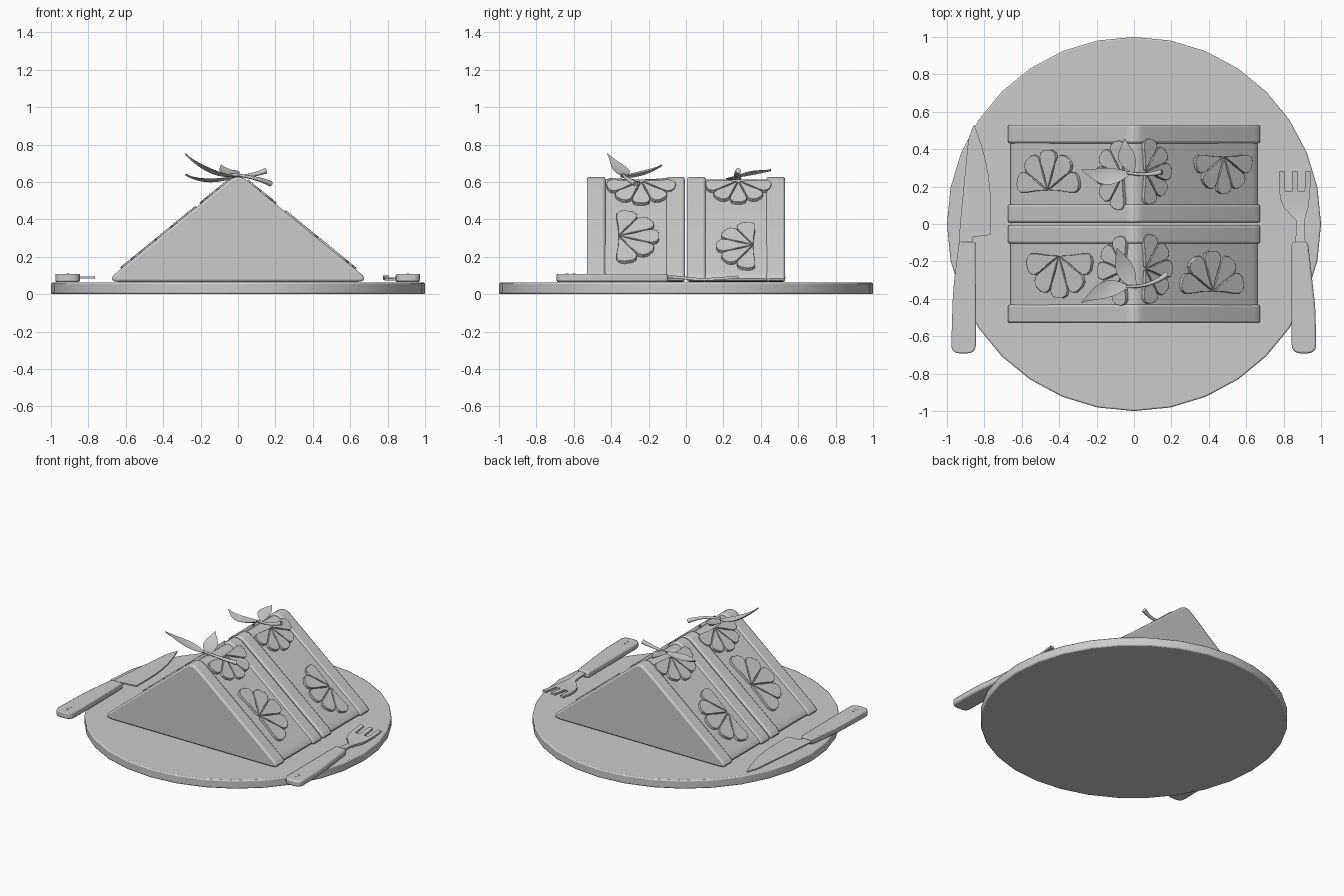
import bpy, bmesh, math
from mathutils import Matrix, Vector

if "Cube" in bpy.data.objects:
    bpy.data.objects.remove(bpy.data.objects["Cube"])


def finish(name, bm, bevel=0.0, segs=2):
    bmesh.ops.recalc_face_normals(bm, faces=bm.faces)
    me = bpy.data.meshes.new(name)
    bm.to_mesh(me)
    bm.free()
    ob = bpy.data.objects.new(name, me)
    bpy.context.collection.objects.link(ob)
    if bevel:
        m = ob.modifiers.new("bevel", 'BEVEL')
        m.width, m.segments, m.limit_method = bevel, segs, 'ANGLE'
        m.angle_limit = math.radians(50)
    bpy.ops.object.select_all(action='DESELECT')
    ob.select_set(True)
    bpy.context.view_layer.objects.active = ob
    bpy.ops.object.shade_smooth_by_angle(angle=math.radians(35))
    return ob


def rounded(pts, n=5):
    """Polygon from (x, y, fillet distance) corners."""
    out = []
    for i, (x, y, d) in enumerate(pts):
        p = Vector((x, y))
        if d == 0:
            out.append(p)
            continue
        a = p + (Vector(pts[i - 1][:2]) - p).normalized() * d
        b = p + (Vector(pts[(i + 1) % len(pts)][:2]) - p).normalized() * d
        for k in range(n + 1):
            t = k / n
            out.append(a * (1 - t) ** 2 + p * 2 * t * (1 - t) + b * t * t)
    return out


def add_prism(bm, pts, z0, z1, mat=Matrix()):
    rings = [[bm.verts.new(mat @ Vector((p[0], p[1], z))) for p in pts] for z in (z0, z1)]
    bm.faces.new(rings[0][::-1])
    bm.faces.new(rings[1])
    n = len(pts)
    for i in range(n):
        j = (i + 1) % n
        bm.faces.new((rings[0][i], rings[0][j], rings[1][j], rings[1][i]))


def prism(name, pts, z0, z1, mat=Matrix(), bevel=0.0):
    bm = bmesh.new()
    add_prism(bm, pts, z0, z1, mat)
    return finish(name, bm, bevel)


# plate
circle = [(math.sin(i * math.tau / 32), math.cos(i * math.tau / 32)) for i in range(32)]
prism("plate", circle, 0, 0.062, bevel=0.008)

# sandwich wedges: local xy profile stands up, extruded along y
SLOPE = math.atan(0.816)
upright = Matrix(((1, 0, 0, 0), (0, 0, 1, 0), (0, 1, 0, 0), (0, 0, 0, 1)))


def wedge(name, half, low, top, y0, y1, bevel):
    prof = rounded([(-half, low, 0.085), (half, low, 0.085), (0, top, 0.06)])
    prism(name, prof, y0, y1, upright, bevel)


for i, y in enumerate((-0.53, -0.105, 0.006, 0.431)):
    wedge("bread_slice_%d" % i, 0.712, 0.065, 0.647, y, y + 0.099, 0.012)
for i, y in enumerate((-0.435, 0.1)):
    wedge("filling_%d" % i, 0.697, 0.065, 0.632, y, y + 0.335, 0)

# fans of fruit petals on the slopes
half_shape = [(0.0, 0.008), (0.35, 0.10), (0.65, 0.20), (0.8, 0.23), (0.92, 0.19), (0.985, 0.09)]
petal = half_shape + [(a, -b) for a, b in reversed(half_shape)]


def fan(name, x, y, direction, size):
    s = 1 if x > 0 else -1
    c, sn = math.cos(SLOPE), math.sin(SLOPE)
    base = Matrix(((s * c, 0, s * sn, x), (0, 1, 0, y),
                   (-sn, 0, c, 0.632 - 0.816 * abs(x)), (0, 0, 0, 1)))
    bm = bmesh.new()
    for k in range(5):
        ang = math.radians(direction + (k - 2) * 38)
        rot = Matrix.Rotation(ang, 4, 'Z')
        pts = [(rot @ Vector((a * size + 0.01, b * size * 1.15, 0))) for a, b in petal]
        add_prism(bm, pts, -0.01, 0.02, base)
    finish(name, bm, 0.006)


fans = [(-0.45, 0.18, 90, 0.21), (0.47, 0.36, -90, 0.19),
        (-0.39, -0.17, -90, 0.22), (0.41, -0.36, 90, 0.21),
        (-0.05, 0.26, 0, 0.18), (0.05, 0.28, 0, 0.17),
        (-0.04, -0.25, 0, 0.18), (0.05, -0.24, 0, 0.18)]
for i, f in enumerate(fans):
    fan("fruit_fan_%d" % i, *f)


# herb sprigs: two curved leaves and a stem each
def bez(pts, t):
    a, m, b = (Vector(p) for p in pts)
    ctrl = m * 2 - (a + b) / 2
    return a * (1 - t) ** 2 + ctrl * 2 * t * (1 - t) + b * t * t


def leaf(name, pts, width, n=12):
    bm = bmesh.new()
    side = (Vector(pts[2]) - Vector(pts[0])).cross(Vector((0, 0, 1))).normalized()
    rows = []
    for k in range(n + 1):
        t = k / n
        w = width * (math.sin(math.pi * t ** 0.9) ** 1.2 if 0 < t < 1 else 0) + 0.003
        p = bez(pts, t)
        rows.append([bm.verts.new(p + side * w * q + Vector((0, 0, h)))
                     for q, h in ((-1, w * 0.3), (0, 0.004), (1, w * 0.3), (0, -0.007))])
    for r0, r1 in zip(rows, rows[1:]):
        for j in range(4):
            bm.faces.new((r0[j], r0[(j + 1) % 4], r1[(j + 1) % 4], r1[j]))
    bm.faces.new(rows[0])
    bm.faces.new(rows[-1])
    finish(name, bm)


def stem(name, pts, n=8):
    cu = bpy.data.curves.new(name, 'CURVE')
    cu.dimensions, cu.bevel_depth, cu.bevel_resolution, cu.use_fill_caps = '3D', 0.011, 2, True
    sp = cu.splines.new('POLY')
    sp.points.add(n)
    for k in range(n + 1):
        sp.points[k].co = (*bez(pts, k / n), 1)
        sp.points[k].radius = 0.7 + 0.7 * (k / n) ** 2
    bpy.context.collection.objects.link(bpy.data.objects.new(name, cu))


leaf("front_long_leaf", [(-0.02, -0.335, 0.635), (-0.15, -0.35, 0.655), (-0.28, -0.42, 0.75)], 0.042)
leaf("front_short_leaf", [(0.01, -0.35, 0.63), (-0.05, -0.24, 0.64), (-0.09, -0.13, 0.69)], 0.045)
stem("front_stem", [(-0.04, -0.335, 0.64), (0.08, -0.32, 0.622), (0.175, -0.27, 0.59)])
leaf("back_long_leaf", [(-0.01, 0.275, 0.635), (-0.15, 0.255, 0.605), (-0.28, 0.29, 0.64)], 0.042)
leaf("back_short_leaf", [(0.0, 0.27, 0.63), (-0.04, 0.36, 0.645), (-0.05, 0.455, 0.665)], 0.042)
stem("back_stem", [(-0.04, 0.275, 0.63), (0.06, 0.265, 0.635), (0.15, 0.28, 0.66)])

# cutlery handles with rivets
grip = [(-0.978, -0.692, 0.05), (-0.845, -0.692, 0.05), (-0.845, -0.45, 0.05),
        (-0.848, -0.095, 0.01), (-0.935, -0.095, 0.02), (-0.968, -0.35, 0.1)]
fork_grip = [(0.843, -0.692, 0.05), (0.975, -0.692, 0.05), (0.97, -0.45, 0.05),
             (0.93, -0.095, 0.02), (0.843, -0.095, 0.02), (0.843, -0.4, 0.05)]
for name, g, x in (("knife", grip, -0.908), ("fork", fork_grip, 0.908)):
    prism(name + "_handle", rounded(g), 0.065, 0.109, bevel=0.01)
    for k, y in enumerate((-0.635, -0.6)):
        prism("%s_rivet_%d" % (name, k),
              [(x + 0.008 * a, y + 0.008 * b) for a, b in circle[::4]], 0.1, 0.111)

# knife blade
blade = rounded([(-0.938, -0.12, 0), (-0.862, -0.12, 0), (-0.862, -0.07, 0), (-0.767, -0.058, 0),
                 (-0.763, 0.3, 0.22), (-0.855, 0.532, 0), (-0.885, 0.46, 0.03), (-0.93, 0.0, 0.05)])
prism("knife_blade", blade, 0.084, 0.094)

# fork neck and head, with an upward sweep at neck and tips
bm = bmesh.new()


def sweep(y):
    return 0.072 + 0.016 * max(0.0, min(1.0, (0.06 - y) / 0.14)) + 0.014 * max(0.0, (y - 0.06) / 0.22) ** 2


rows = [(0.862, 0.918, -0.12), (0.866, 0.912, -0.04), (0.866, 0.912, 0.02), (0.845, 0.918, 0.04),
        (0.8, 0.932, 0.09), (0.784, 0.937, 0.13), (0.779, 0.94, 0.175)]
strips = [[(a, b, y) for a, b, y in rows]]
for x0, x1 in ((0.779, 0.81), (0.844, 0.877), (0.911, 0.94)):
    lean = (x0 + x1 - 1.719) * 0.03
    strips.append([(x0, x1, 0.16), (x0 + lean, x1 + lean, 0.22), (x0 + lean, x1 + lean, 0.28)])
for st in strips:
    rings = [[bm.verts.new((x, y, sweep(y) + h)) for x, h in ((a, 0), (b, 0), (b, 0.014), (a, 0.014))]
             for a, b, y in st]
    for r0, r1 in zip(rings, rings[1:]):
        for j in range(4):
            bm.faces.new((r0[j], r0[(j + 1) % 4], r1[(j + 1) % 4], r1[j]))
    bm.faces.new(rings[0])
    bm.faces.new(rings[-1])
finish("fork_head", bm)
